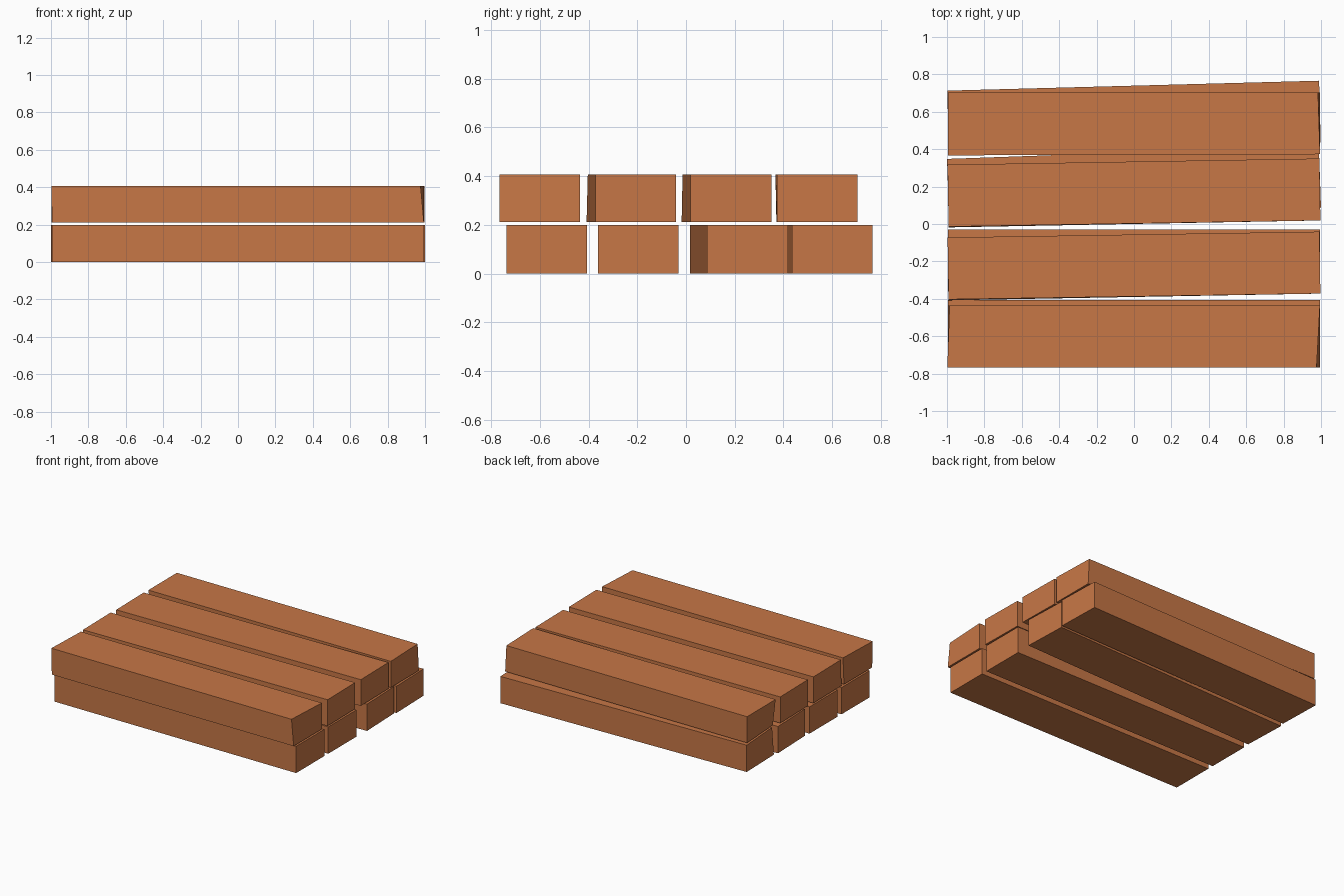
import bpy
import bmesh
from mathutils import Vector

if "Cube" in bpy.data.objects:
    bpy.data.objects.remove(bpy.data.objects["Cube"])

# Single terracotta timber colour
mat = bpy.data.materials.new("terracotta wood")
mat.diffuse_color = (0.571, 0.184, 0.061, 1.0)
mat.use_nodes = True
mat.node_tree.nodes["Principled BSDF"].inputs["Base Color"].default_value = mat.diffuse_color

HALF = 0.994      # half length of a plank
WIDTH = 0.331     # plank width


def plank(name, y_left, y_right, z0, z1, nudges=None):
    """Plank whose front edge runs from y_left (x=-1) to y_right (x=+1).
    nudges maps a corner (sx, sy, sz) to a small offset, for hand-cut ends."""
    slope = (y_right - y_left) / (2 * HALF)
    bm = bmesh.new()
    bmesh.ops.create_cube(bm, size=2.0)
    for v in bm.verts:
        sx, sy, sz = (round(c) for c in v.co)
        x = sx * HALF - sy * slope * WIDTH / 2
        y = (y_right if sx > 0 else y_left) + (WIDTH if sy > 0 else 0)
        v.co = Vector((x, y, z1 if sz > 0 else z0))
        v.co += Vector((nudges or {}).get((sx, sy, sz), (0, 0, 0)))
    bmesh.ops.recalc_face_normals(bm, faces=bm.faces)
    me = bpy.data.meshes.new(name)
    bm.to_mesh(me)
    bm.free()
    me.materials.append(mat)
    ob = bpy.data.objects.new(name, me)
    bpy.context.collection.objects.link(ob)
    return ob


# Lower layer: two straight planks, two skewed ones
lower = [
    (-0.737, -0.737, None),
    (-0.361, -0.361, None),
    (0.017, 0.087, None),
    (0.382, 0.435, {(-1, -1, 1): (0.015, 0, 0)}),
]
# Upper layer, with slightly uneven cut corners
upper = [
    (-0.766, -0.766, {(1, -1, 1): (-0.018, 0, 0), (-1, 1, 1): (0.008, 0, 0),
                      (-1, -1, 1): (-0.004, 0, 0)}),
    (-0.403, -0.372, {(-1, -1, -1): (0, -0.005, 0)}),
    (-0.014, 0.019, {(-1, -1, -1): (0, -0.004, 0)}),
    (0.367, 0.373, {(-1, -1, -1): (0.02, 0.004, 0), (1, 1, 1): (-0.01, 0, 0),
                    (-1, 1, 1): (0, 0.005, 0), (-1, 1, -1): (0, 0.005, 0)}),
]
for layer, rows, z0, z1 in (("lower", lower, 0.0, 0.199),
                            ("upper", upper, 0.211, 0.406)):
    for i, (yl, yr, nudges) in enumerate(rows):
        plank(f"{layer}_plank_{i + 1}", yl, yr, z0, z1, nudges)
